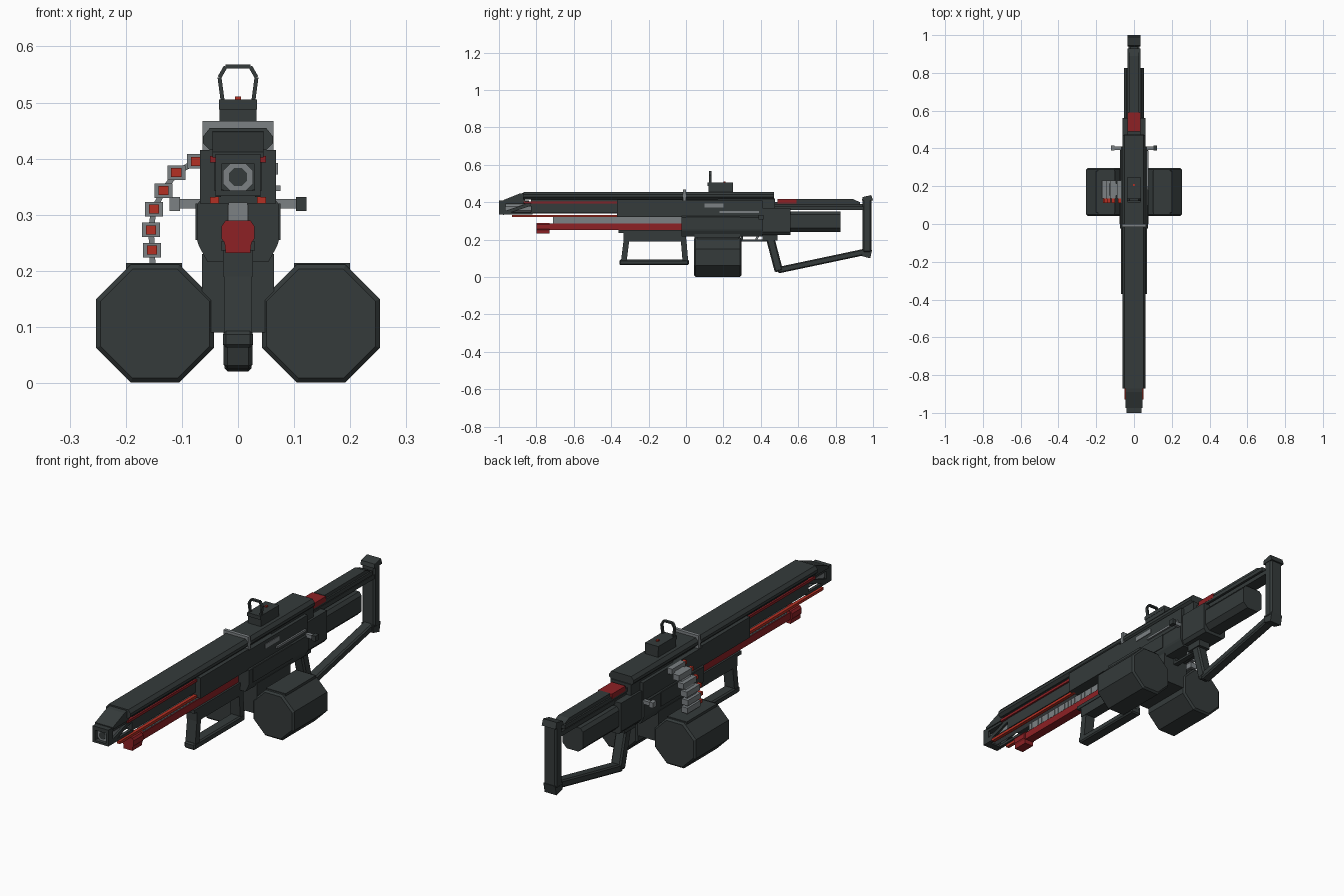
import bpy, bmesh, math
from mathutils import Vector


def colour(name, rgb):
    m = bpy.data.materials.new(name)
    m.diffuse_color = (*rgb, 1)
    return m


DARK = colour("gunmetal", (0.035, 0.043, 0.043))
GREY = colour("steel", (0.20, 0.22, 0.23))
RED = colour("dark red", (0.27, 0.015, 0.018))
BRIGHT = colour("bright red", (0.46, 0.03, 0.017))


def prism(name, axis, profile, a, b, mat, bevel=0):
    """Extrude a profile: axis 'y' takes (x, z) points, axis 'x' takes (y, z)."""
    bm = bmesh.new()
    put = (lambda p, t: (p[0], t, p[1])) if axis == "y" else (lambda p, t: (t, p[0], p[1]))
    ends = [[bm.verts.new(put(p, t)) for p in profile] for t in (a, b)]
    n = len(profile)
    bm.faces.new(ends[0])
    bm.faces.new(ends[1][::-1])
    for i in range(n):
        j = (i + 1) % n
        bm.faces.new((ends[0][i], ends[1][i], ends[1][j], ends[0][j]))
    bmesh.ops.recalc_face_normals(bm, faces=bm.faces)
    me = bpy.data.meshes.new(name)
    bm.to_mesh(me)
    bm.free()
    me.materials.append(mat)
    ob = bpy.data.objects.new(name, me)
    bpy.context.collection.objects.link(ob)
    if bevel:
        mod = ob.modifiers.new("chamfer", "BEVEL")
        mod.width, mod.segments = bevel, 1
        mod.limit_method, mod.angle_limit = "ANGLE", math.radians(50)
    return ob


def box(name, x, y, z, mat, bevel=0):
    return prism(name, "y", [(x[0], z[0]), (x[1], z[0]), (x[1], z[1]), (x[0], z[1])],
                 y[0], y[1], mat, bevel)


def mid(name, w, y, z, mat, bevel=0):
    return box(name, (-w, w), y, z, mat, bevel)


def octagon(cx, cz, apothem):
    r = apothem / math.cos(math.pi / 8)
    return [(cx + r * math.cos(math.pi / 8 + i * math.pi / 4),
             cz + r * math.sin(math.pi / 8 + i * math.pi / 4)) for i in range(8)]


def strut(name, axis, p, q, t, a, b, mat, bevel=0):
    """Straight bar of thickness t between two profile points."""
    p, q = Vector(p), Vector(q)
    d = (q - p).normalized() * t / 2
    s = Vector((-d.y, d.x))
    return prism(name, axis, [p - s, q - s, q + s, p + s], a, b, mat, bevel)


def mirrored(half):
    return half + [(-x, z) for x, z in reversed(half)]


# Top shroud, front and rear, with sloped nose
shroud = mirrored([(0.05, 0.415), (0.062, 0.427), (0.062, 0.44), (0.05, 0.455)])
prism("front_shroud", "y", shroud, -0.87, -0.015, DARK)
prism("rear_shroud", "y", shroud, 0.0, 0.47, DARK)
prism("shroud_nose", "x", [(-0.975, 0.402), (-0.86, 0.402), (-0.86, 0.45), (-0.89, 0.446),
                           (-0.975, 0.412)], -0.045, 0.045, DARK)
mid("shroud_clamp", 0.063, (-0.016, 0.0), (0.40, 0.467), GREY)

# Barrel, bore and muzzle cage
prism("barrel", "y", octagon(0, 0.367, 0.027), -0.985, -0.37, GREY)
prism("bore", "y", octagon(0, 0.367, 0.016), -0.987, -0.98, DARK)
for s in (-1, 1):
    box("muzzle_post", (s * 0.029, s * 0.040), (-1, -0.965), (0.333, 0.405), DARK)
    strut("muzzle_brace", "x", (-0.98, 0.34), (-0.83, 0.39), 0.018, s * 0.030, s * 0.040, DARK)
    box("muzzle_sill", (s * 0.026, s * 0.040), (-0.97, -0.82), (0.333, 0.345), DARK)
    # Red side rails
    box("upper_red_strip", (s * 0.036, s * 0.050), (-0.87, -0.37), (0.393, 0.405), RED)
    box("lower_red_rod", (s * 0.034, s * 0.050), (-0.93, -0.36), (0.320, 0.332), BRIGHT)
mid("muzzle_lip", 0.040, (-1, -0.965), (0.333, 0.343), DARK)
mid("muzzle_brow", 0.040, (-1, -0.84), (0.390, 0.408), DARK)
mid("barrel_jacket", 0.042, (-0.83, -0.36), (0.342, 0.42), DARK)

# Fore body and pump assembly
mid("fore_body", 0.068, (-0.37, -0.02), (0.320, 0.415), DARK)
mid("gas_tube", 0.017, (-0.71, -0.02), (0.285, 0.322), GREY)
for i in range(24):
    y = -0.70 + i * 0.023
    mid("gas_tube_rib", 0.019, (y, y + 0.01), (0.288, 0.318), GREY)
mid("red_rail", 0.021, (-0.74, -0.02), (0.252, 0.285), RED)
prism("red_rail_head", "y", mirrored([(0.022, 0.232), (0.024, 0.25), (0.029, 0.257),
                                      (0.029, 0.28), (0.022, 0.29)]), -0.80, -0.73, RED)
mid("lower_guard", 0.030, (-0.36, 0.0), (0.236, 0.252), DARK)
mid("foregrip_mount", 0.027, (-0.335, 0.0), (0.19, 0.24), DARK)
strut("foregrip_front", "x", (-0.318, 0.20), (-0.333, 0.08), 0.03, -0.025, 0.025, DARK)
strut("foregrip_rear", "x", (-0.013, 0.20), (-0.003, 0.08), 0.03, -0.025, 0.025, DARK)
mid("foregrip_bar", 0.027, (-0.355, 0.015), (0.063, 0.093), DARK, 0.006)

# Receiver
prism("receiver", "y", mirrored([(0.055, 0.217), (0.070, 0.245), (0.073, 0.255),
                                 (0.073, 0.318), (0.068, 0.325), (0.068, 0.408)]),
      -0.025, 0.41, DARK)
prism("receiver_rear", "y", mirrored([(0.05, 0.225), (0.062, 0.24), (0.062, 0.37)]),
      0.40, 0.56, DARK)
mid("receiver_top", 0.052, (0.17, 0.475), (0.365, 0.42), DARK)
mid("receiver_spine", 0.045, (-0.02, 0.18), (0.40, 0.42), DARK)
for s in (-1, 1):
    box("side_cover", (s * 0.06, s * 0.076), (0.0, 0.29), (0.255, 0.32), DARK)
box("ejection_port", (0.066, 0.071), (0.10, 0.20), (0.372, 0.392), GREY)
box("bolt_slot", (0.066, 0.0755), (0.18, 0.39), (0.342, 0.352), GREY)

# Charging handles
for s in (-1, 1):
    box("handle_rod", (s * 0.055, s * 0.105), (0.393, 0.410), (0.311, 0.328), GREY)
    box("handle_knob", (s * 0.103, s * 0.122), (0.388, 0.415), (0.307, 0.332),
        GREY if s < 0 else DARK)

# Twin drum magazines
mid("drum_bridge", 0.064, (0.045, 0.29), (0.09, 0.23), DARK)
for s in (-1, 1):
    prism("drum", "y", octagon(s * 0.148, 0.106, 0.105), 0.042, 0.296, DARK, 0.008)
    box("drum_lid", (s * 0.10, s * 0.20), (0.06, 0.28), (0.20, 0.214), DARK)

# Ammunition belt
belt = [(-0.075, 0.395), (-0.110, 0.375), (-0.133, 0.343), (-0.150, 0.310),
        (-0.155, 0.273), (-0.153, 0.237)]
for x, z in belt:
    box("cartridge", (x - 0.016, x + 0.016), (0.135, 0.230), (z - 0.013, z + 0.013), GREY)
    box("cartridge_tip", (x - 0.009, x + 0.009), (0.112, 0.136), (z - 0.008, z + 0.008), BRIGHT)
for p, q in zip(belt, belt[1:] + [(-0.152, 0.205)]):
    strut("belt_link", "y", p, q, 0.010, 0.150, 0.215, GREY)

# Sight
mid("sight_base", 0.033, (0.12, 0.25), (0.45, 0.49), DARK)
mid("sight_cap", 0.034, (0.115, 0.25), (0.488, 0.505), DARK)
mid("sight_dot", 0.005, (0.20, 0.212), (0.50, 0.511), BRIGHT)
loop = [(-0.027, 0.50), (-0.033, 0.545), (-0.022, 0.564), (0.022, 0.564), (0.033, 0.545), (0.027, 0.50)]
for p, q in zip(loop, loop[1:]):
    strut("sight_loop", "y", p, q, 0.007, 0.122, 0.136, DARK)

# Trigger group and grip
mid("trigger_guard", 0.012, (0.29, 0.47), (0.190, 0.200), DARK)
strut("trigger", "x", (0.39, 0.23), (0.375, 0.20), 0.012, -0.007, 0.007, GREY)
strut("guard_front", "x", (0.298, 0.23), (0.298, 0.192), 0.012, -0.012, 0.012, DARK)
mid("grip_mount", 0.03, (0.41, 0.49), (0.195, 0.235), DARK)
strut("grip", "x", (0.447, 0.22), (0.497, 0.03), 0.045, -0.026, 0.026, DARK, 0.007)

# Stock
prism("stock_housing", "y", mirrored([(0.03, 0.24), (0.052, 0.262), (0.052, 0.335), (0.04, 0.35)]),
      0.55, 0.825, DARK)
mid("stock_rail_lower", 0.030, (0.47, 0.95), (0.358, 0.378), DARK)
mid("stock_rail_upper", 0.034, (0.47, 0.93), (0.384, 0.402), DARK)
mid("stock_rail_core", 0.018, (0.47, 0.95), (0.37, 0.39), DARK)
prism("cheek_rest", "x", [(0.59, 0.40), (0.93, 0.40), (0.89, 0.418), (0.59, 0.418)],
      -0.027, 0.027, DARK)
mid("stock_latch", 0.035, (0.49, 0.59), (0.393, 0.416), RED)
strut("stock_strut", "x", (0.49, 0.036), (0.96, 0.135), 0.034, -0.024, 0.024, DARK, 0.006)
mid("butt_plate", 0.033, (0.945, 0.992), (0.13, 0.42), DARK, 0.008)
prism("butt_top", "x", [(0.94, 0.41), (1.0, 0.41), (0.99, 0.438), (0.945, 0.428)],
      -0.035, 0.035, DARK)
prism("butt_toe", "x", [(0.94, 0.145), (0.995, 0.145), (0.985, 0.10), (0.94, 0.112)],
      -0.03, 0.03, DARK)
